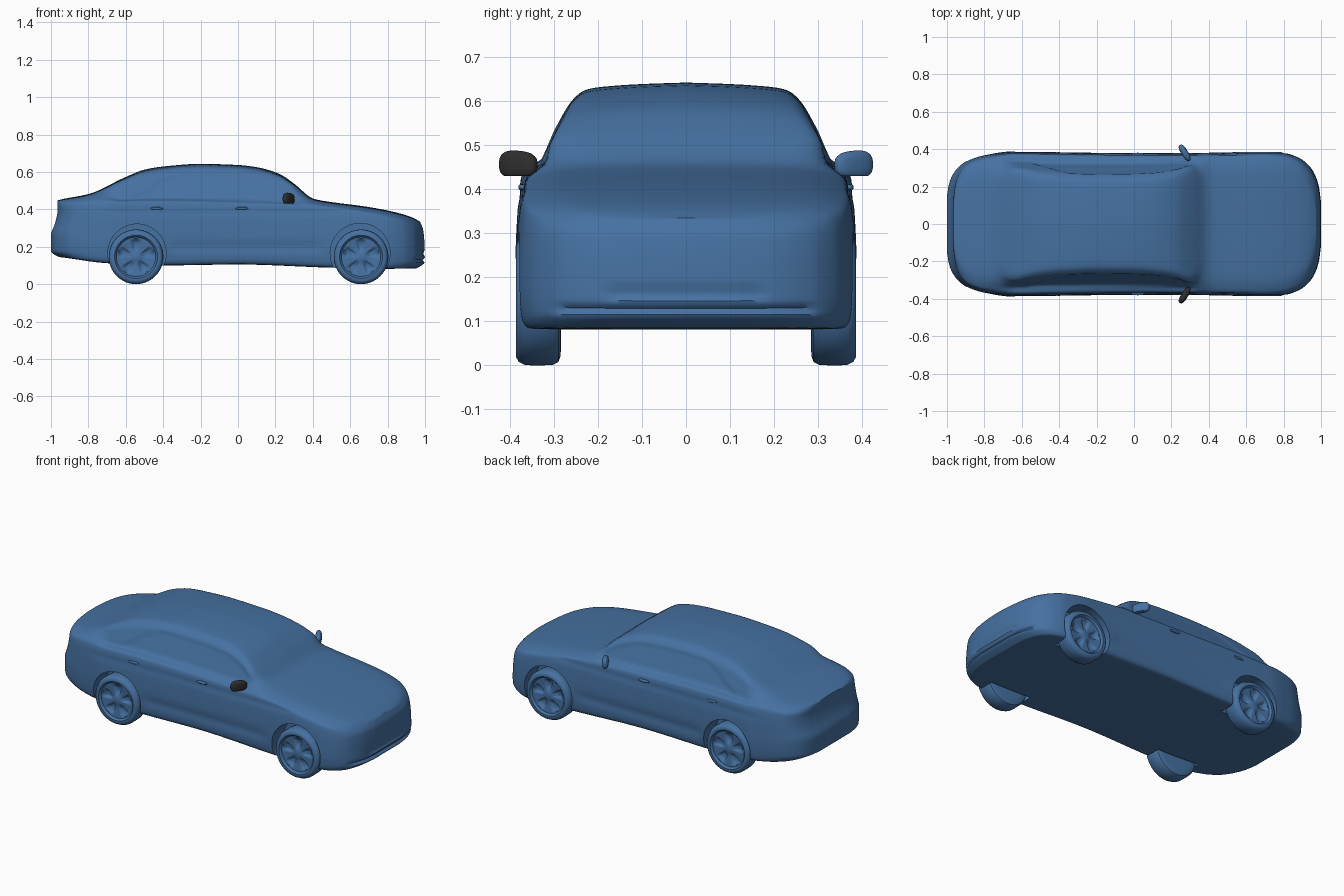
import bpy, bmesh, math
from mathutils import Matrix, Vector

if "Cube" in bpy.data.objects:
    bpy.data.objects.remove(bpy.data.objects["Cube"])


def material(name, rgb):
    m = bpy.data.materials.new(name)
    m.diffuse_color = (*rgb, 1)
    m.use_nodes = True
    m.node_tree.nodes["Principled BSDF"].inputs["Base Color"].default_value = m.diffuse_color
    return m


BLUE = material("body blue", (0.061, 0.166, 0.36))
BLACK = material("mirror black", (0.028, 0.028, 0.028))


def finish(bm, name, mat, angle=40):
    bmesh.ops.recalc_face_normals(bm, faces=bm.faces)
    me = bpy.data.meshes.new(name)
    bm.to_mesh(me)
    bm.free()
    ob = bpy.data.objects.new(name, me)
    bpy.context.collection.objects.link(ob)
    me.materials.append(mat)
    if angle:
        smooth(ob, angle)
    return ob


def smooth(ob, angle):
    bpy.ops.object.select_all(action='DESELECT')
    ob.select_set(True)
    bpy.context.view_layer.objects.active = ob
    bpy.ops.object.shade_smooth_by_angle(angle=math.radians(angle))


def curve(pts):
    """Smooth interpolation without overshoot through (x, value) points."""
    d = [(b[1] - a[1]) / (b[0] - a[0]) for a, b in zip(pts, pts[1:])]
    m = [d[0]] + [2 * a * b / (a + b) if a * b > 0 else 0 for a, b in zip(d, d[1:])] + [d[-1]]

    def f(x):
        x = min(max(x, pts[0][0]), pts[-1][0])
        i = 0
        while i < len(pts) - 2 and x > pts[i + 1][0]:
            i += 1
        h = pts[i + 1][0] - pts[i][0]
        t = (x - pts[i][0]) / h
        return ((2*t**3 - 3*t*t + 1) * pts[i][1] + (t**3 - 2*t*t + t) * h * m[i]
                + (3*t*t - 2*t**3) * pts[i + 1][1] + (t**3 - t*t) * h * m[i + 1])
    return f


def step(a, b, x):
    t = min(max((x - a) / (b - a), 0), 1)
    return t * t * (3 - 2 * t)


# Body outlines along the length
top = curve([(-1, .448), (-.96, .455), (-.8, .482), (-.6, .573), (-.5, .612), (-.4, .629), (-.2, .643), (0, .637),
             (.1, .625), (.22, .59), (.3, .537), (.4, .458), (.44, .448), (.7, .412), (.9, .372), (.96, .354), (1, .335)])
belt = curve([(-1, .41), (-.8, .435), (-.5, .44), (0, .43), (.3, .42), (.45, .41), (.7, .375), (.9, .33), (1, .29)])
bottom = curve([(-1, .145), (-.9, .135), (-.7, .112), (-.4, .1), (0, .105), (.5, .088), (.8, .082), (1, .085)])
width = curve([(-1, .15), (-.99, .21), (-.97, .262), (-.94, .302), (-.9, .333), (-.8, .367), (-.65, .388), (-.4, .384),
               (0, .38), (.5, .383), (.68, .388), (.8, .38), (.88, .355), (.94, .308), (.97, .258), (.99, .195), (1, .12)])
# How far the nose and tail pull back at each height
nose = curve([(.08, .05), (.12, .0), (.22, .003), (.29, .01), (.33, .025), (.36, .035)])
tail = curve([(.14, .05), (.175, .0), (.27, .0), (.3, .012), (.34, .026), (.4, .036), (.46, .034)])


def section(x):
    """Half cross-section from the floor centre up to the roof centre."""
    zb, b, t, w = bottom(x), belt(x), top(x), width(x)
    h = t - b
    c = step(.04, .13, h)
    s = w / .384
    upper = []
    for zc, yh, zh in ((.1, .87, .5), (.42, .74, .8), (.8, .6, .9), (.93, .45, .95)):
        zcab = b + zc * h
        yc = s * min(.345, .335 - (zcab - .45) * .487)
        if zc == .93:
            yc -= .026
        upper.append((c * yc + (1 - c) * yh * w, c * zcab + (1 - c) * (b + zh * h)))
    H = b - zb
    pts = [(0, zb), (.7 * w, zb), (.925 * w, zb + .002), (.982 * w, zb + .025), (w, zb + .35 * H),
           (.985 * w, zb + .76 * H), (.955 * w, b)] + upper + [(.3 * w, b + .98 * h), (0, t)]
    fy = curve([(i, p[0]) for i, p in enumerate(pts)])
    fz = curve([(i, p[1]) for i, p in enumerate(pts)])
    n = (len(pts) - 1) * 6
    return [(fy(i / 6), fz(i / 6)) for i in range(n + 1)]


def shape(x, y, z):
    """Pull in the ends and press in the windows, door hollow and front intake."""
    t = top(x)
    if y > .2:
        lim = min(t - .05, .46 + (x + .56) * .6)
        y -= .005 * step(.448, .456, z) * (1 - step(lim - .008, lim, z))
        side = step(-.42, -.3, x) * (1 - step(.4, .5, x))
        y -= .007 * side * math.exp(-((z - .2) / .025) ** 2)
        y -= .004 * math.exp(-((z - .385) / .012) ** 2) * step(-.8, -.6, x) * (1 - step(.5, .7, x))
    px = x
    if x > .75:
        px -= nose(z) * ((x - .75) / .25) ** 2
        px -= .014 * math.exp(-((z - .128) / .008) ** 2) * (1 - step(.26, .32, y)) * step(.9, .95, x)
        px -= .012 * math.exp(-((z - .163) / .008) ** 2) * step(.04, .07, y) * (1 - step(.15, .2, y)) * step(.9, .95, x)
    elif x < -.75:
        px += tail(z) * ((x + .75) / .25) ** 2
    return px, y, z


# Body: lofted rings with symmetric end caps
bm = bmesh.new()
rings = []
N = 150
for i in range(N + 1):
    x = math.sin(math.pi / 2 * (2 * i / N - 1))
    half = [shape(x, y, z) for y, z in section(x)]
    full = half + [(a, -b, c) for a, b, c in half[-2:0:-1]]
    rings.append([bm.verts.new(p) for p in full])
n = len(rings[0])
for a, b in zip(rings, rings[1:]):
    for j in range(n):
        k = (j + 1) % n
        bm.faces.new((a[j], a[k], b[k], b[j]))
for r in (rings[0], rings[-1]):
    for j in range(n // 2):
        q = [r[j], r[j + 1], r[(n - j - 1) % n], r[(n - j) % n]]
        bm.faces.new(list(dict.fromkeys(q)))
body = finish(bm, "car_body", BLUE, 0)

# Wheel arches cut out of the body
bm = bmesh.new()
for cx, r in ((.653, .16), (-.54, .156)):
    for s in (-1, 1):
        bmesh.ops.create_cone(bm, cap_ends=True, segments=64, radius1=r, radius2=r, depth=.24,
                              matrix=Matrix.Translation((cx, s * .39, .165)) @ Matrix.Rotation(math.pi / 2, 4, 'X'))
cutter = finish(bm, "arch_cutter", BLUE, 0)
cutter.hide_render = True
mod = body.modifiers.new("arches", 'BOOLEAN')
mod.operation, mod.solver, mod.object = 'DIFFERENCE', 'EXACT', cutter
bpy.context.view_layer.objects.active = body
bpy.ops.object.modifier_apply(modifier=mod.name)
bpy.data.objects.remove(cutter)
smooth(body, 40)

# Wheels: turned profile with five pressed pockets in the rim
PROFILE = [(.0, .284), (.1, .284), (.125, .285), (.138, .29), (.145, .303), (.146, .34), (.145, .366), (.138, .38),
           (.127, .386), (.115, .386), (.109, .38), (.105, .374), (.098, .374), (.09, .373), (.08, .372), (.07, .371),
           (.06, .37), (.05, .37), (.04, .37), (.03, .371), (.022, .374), (.0, .375)]


def wheel(name, cx, side):
    bm = bmesh.new()
    seg = 80
    rows = []
    for r, y in PROFILE:
        if r == 0:
            rows.append([bm.verts.new((cx, side * y, .146))] * seg)
            continue
        row = []
        for k in range(seg):
            a = 2 * math.pi * k / seg
            d = 0
            if y > .36 and r < .1:
                d = .014 * step(.025, .055, r) * (1 - step(.08, .1, r)) * step(-.2, .6, math.sin(5 * a))
            row.append(bm.verts.new((cx + r * math.cos(a), side * (y - d), .146 + r * math.sin(a))))
        rows.append(row)
    for a, b in zip(rows, rows[1:]):
        for k in range(seg):
            l = (k + 1) % seg
            bm.faces.new(list(dict.fromkeys((a[k], a[l], b[l], b[k]))))
    finish(bm, name, BLUE)


# Rounded blob for mirrors and handles
def blob(name, centre, size, turn, mat, flat=-1.0, taper=0.0):
    bm = bmesh.new()
    bmesh.ops.create_uvsphere(bm, u_segments=32, v_segments=20, radius=1)
    rot = Matrix.Rotation(turn, 3, 'Z')
    for v in bm.verts:
        p = Vector([math.copysign(abs(c) ** .75, c) for c in v.co])
        p.z = max(p.z, flat)
        side = 1 if centre[1] > 0 else -1
        p.z *= 1 - taper * p.y * side if p.z > 0 else 1
        v.co = Vector(centre) + rot @ Vector([p[i] * size[i] for i in range(3)])
    finish(bm, name, mat, 50)


for side, label in ((-1, "right"), (1, "left")):
    wheel("front_wheel_" + label, .658, side)
    wheel("rear_wheel_" + label, -.545, side)
    blob("mirror_" + label, (.271, side * .381, .456), (.018, .049, .032), side * .55,
         BLACK if side < 0 else BLUE, -.8, -.12)
    for cx, part in ((.02, "front"), (-.435, "rear")):
        blob(part + "_door_handle_" + label, (cx, side * .372, .405), (.034, .009, .007), 0, BLUE)
